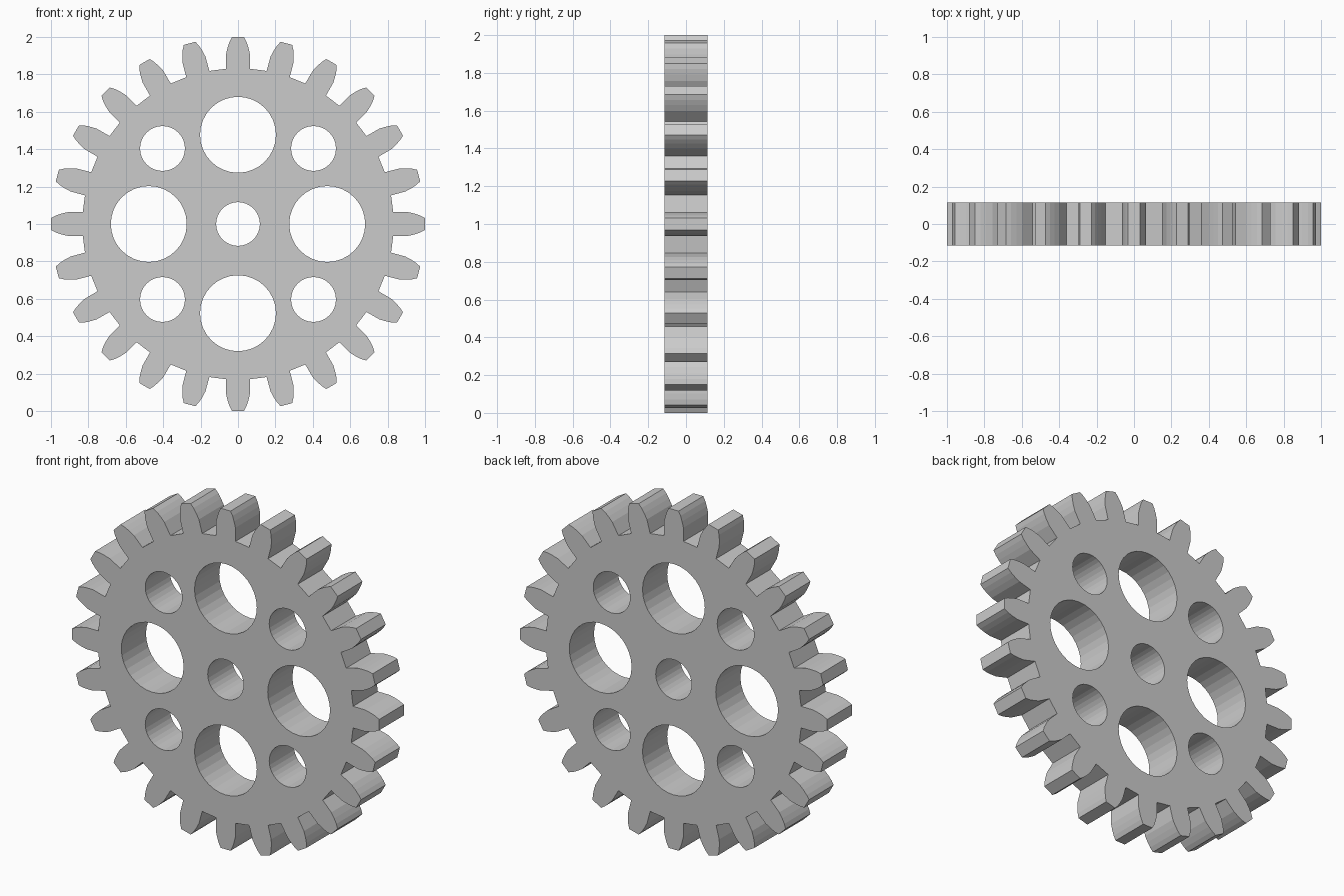
import bpy, bmesh
from math import sin, cos, pi, radians

if "Cube" in bpy.data.objects:
    bpy.data.objects.remove(bpy.data.objects["Cube"])

TEETH = 24
HALF_THICK = 0.115
# half tooth profile: (distance from centre, half width)
TOOTH = [(0.83, 0.064), (0.91, 0.0635), (0.945, 0.055), (0.975, 0.045), (1.0, 0.032)]


def circle(cx, cy, r, n=32):
    return [(cx + r * cos(2 * pi * i / n), cy + r * sin(2 * pi * i / n)) for i in range(n)]


def gear_outline():
    pts = []
    side = [(r, -w) for r, w in TOOTH] + [(r, w) for r, w in reversed(TOOTH)]
    for i in range(TEETH):
        a = 2 * pi * i / TEETH
        pts += [(r * cos(a) - w * sin(a), r * sin(a) + w * cos(a)) for r, w in side]
    return pts


# toothed rim, axle hole, four large and four small holes
loops = [gear_outline(), circle(0, 0, 0.117)]
for i in range(4):
    a = i * pi / 2
    loops.append(circle(0.477 * cos(a), 0.477 * sin(a), 0.203))
    b = a + pi / 4
    loops.append(circle(0.571 * cos(b), 0.571 * sin(b), 0.12))

# filled and extruded profile
curve = bpy.data.curves.new("gear", 'CURVE')
curve.dimensions = '2D'
curve.fill_mode = 'BOTH'
curve.extrude = HALF_THICK
for pts in loops:
    s = curve.splines.new('POLY')
    s.points.add(len(pts) - 1)
    for p, (x, y) in zip(s.points, pts):
        p.co = (x, y, 0, 1)
    s.use_cyclic_u = True
    s.use_smooth = False

# stand the gear upright on the ground
gear = bpy.data.objects.new("gear", curve)
bpy.context.collection.objects.link(gear)
gear.location.z = 1
gear.rotation_euler.x = radians(90)
bpy.context.view_layer.objects.active = gear
gear.select_set(True)
bpy.ops.object.convert(target='MESH')

# weld caps to walls, merge flat faces, shade flat
gear = bpy.context.object
bm = bmesh.new()
bm.from_mesh(gear.data)
bmesh.ops.remove_doubles(bm, verts=bm.verts, dist=1e-4)
bmesh.ops.recalc_face_normals(bm, faces=bm.faces)
for f in bm.faces:
    f.smooth = False
bm.to_mesh(gear.data)
bm.free()
